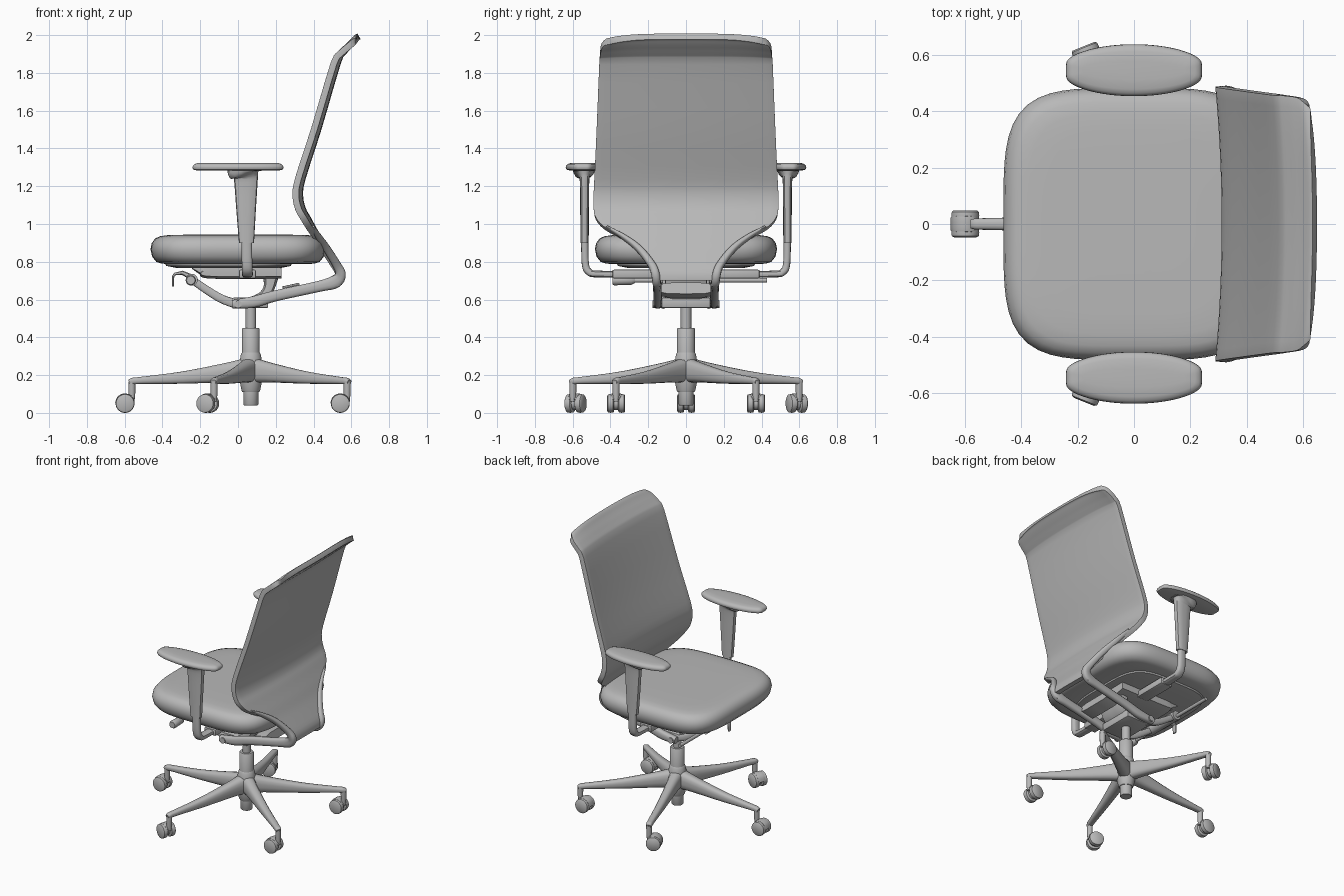
import bpy, bmesh, math
from mathutils import Vector as V

# One mid-grey finish for the whole chair
grey = bpy.data.materials.new("mid_grey")
grey.diffuse_color = (0.48, 0.48, 0.48, 1)


def finish(name, bm, angle=40):
    bmesh.ops.recalc_face_normals(bm, faces=bm.faces)
    me = bpy.data.meshes.new(name)
    bm.to_mesh(me)
    bm.free()
    me.materials.append(grey)
    ob = bpy.data.objects.new(name, me)
    bpy.context.collection.objects.link(ob)
    bpy.ops.object.select_all(action='DESELECT')
    ob.select_set(True)
    bpy.context.view_layer.objects.active = ob
    bpy.ops.object.shade_smooth_by_angle(angle=math.radians(angle))
    return ob


def loft(name, rings):
    bm = bmesh.new()
    vs = [[bm.verts.new(p) for p in r] for r in rings]
    n = len(vs[0])
    for a, b in zip(vs, vs[1:]):
        for i in range(n):
            bm.faces.new((a[i], a[(i + 1) % n], b[(i + 1) % n], b[i]))
    bm.faces.new(vs[0])
    bm.faces.new(vs[-1])
    return finish(name, bm)


def oval(a, b, n, count, barrel=0):
    pts = []
    for i in range(count):
        t = 2 * math.pi * (i + 0.5) / count
        c, s = math.cos(t), math.sin(t)
        k = (abs(c) ** n + abs(s) ** n) ** (-1 / n)
        pts.append((a * k * c, b * k * s * (1 - barrel * (k * c) ** 2)))
    return pts


def catmull(pts, steps):
    out = []
    for i in range(len(pts) - 1):
        p0, p1, p2, p3 = [V(pts[min(max(i + k, 0), len(pts) - 1)]) for k in (-1, 0, 1, 2)]
        for s in range(steps):
            t = s / steps
            out.append(0.5 * (2 * p1 + (p2 - p0) * t + (2 * p0 - 5 * p1 + 4 * p2 - p3) * t * t
                              + (3 * p1 - p0 - 3 * p2 + p3) * t ** 3))
    return out + [V(pts[-1])]


def bar(name, pts, side, n=3, steps=4):
    """Swept bar; each point is (x, y, z, width along side, height)."""
    p = catmull(pts, steps)
    rings = []
    for i, q in enumerate(p):
        t = (p[min(i + 1, len(p) - 1)] - p[max(i - 1, 0)]).to_3d().normalized()
        up = V(side).cross(t).normalized()
        sd = t.cross(up)
        rings.append([q.to_3d() + sd * u + up * v for u, v in oval(q[3] / 2, q[4] / 2, n, 16)])
    return loft(name, rings)


def cushion(name, center, a, b, n, layers, barrel=0):
    """Stacked outline; each layer is (inset, z)."""
    return loft(name, [[(center[0] + x, center[1] + y, z)
                        for x, y in oval(a - i, b - i, n, 80, barrel)] for i, z in layers])


def turned(name, center, axis, profile, seg=28):
    """Round part; profile is (position along axis, radius)."""
    ax = V(axis).normalized()
    u = ax.orthogonal().normalized()
    w = ax.cross(u)
    return loft(name, [[V(center) + ax * d + (u * math.cos(2 * math.pi * k / seg)
                        + w * math.sin(2 * math.pi * k / seg)) * r for k in range(seg)]
                       for d, r in profile])


def box(name, x, y, z, bevel=0.008):
    bm = bmesh.new()
    bmesh.ops.create_cube(bm, size=1)
    for v in bm.verts:
        for k, (lo, hi) in enumerate((x, y, z)):
            v.co[k] = (lo + hi) / 2 + v.co[k] * (hi - lo)
    bmesh.ops.bevel(bm, geom=bm.edges[:], offset=bevel, segments=2, affect='EDGES', profile=0.5)
    return finish(name, bm)


CX = 0.068  # column position in x

# Star base with five legs and twin-wheel casters
for i in range(5):
    ang = math.radians(180 + 72 * i)
    d = V((math.cos(ang), math.sin(ang), 0))
    s = V((-d.y, d.x, 0))
    prof = [(0.01, 0.227, 0.095, 0.135), (0.12, 0.214, 0.075, 0.105), (0.36, 0.187, 0.055, 0.065),
            (0.58, 0.172, 0.042, 0.038), (0.625, 0.168, 0.04, 0.036), (0.645, 0.163, 0.032, 0.024)]
    bar(f"base_leg_{i}", [(CX + d.x * r, d.y * r, z, w, h) for r, z, w, h in prof], s)
    p = V((CX, 0, 0)) + d * 0.63
    turned(f"caster_stem_{i}", p, (0, 0, 1), [(0.06, 0.014), (0.1, 0.018), (0.165, 0.019)], 16)
    c = math.radians(180 + {1: 22, 4: -22}.get(i, 0) * -1)
    trail = V((math.cos(c), math.sin(c), 0))
    axis = V((-trail.y, trail.x, 0))
    ctr = p + trail * 0.036 + V((0, 0, 0.05))
    turned(f"caster_hub_{i}", ctr, axis, [(-0.014, 0.034), (0.014, 0.034)], 20)
    for k in (-1, 1):
        turned(f"caster_wheel_{i}_{k}", ctr + axis * 0.029 * k, axis,
               [(-0.019, 0.042), (-0.014, 0.048), (0, 0.05), (0.014, 0.048), (0.019, 0.038)])
    # curved hood over the wheels
    hood = [(25, 0.034), (60, 0.055), (100, 0.055), (140, 0.055), (180, 0.05)]
    bar(f"caster_hood_{i}", [(*(ctr + (trail * -math.cos(math.radians(a))
                             + V((0, 0, math.sin(math.radians(a))))) * 0.048), w, 0.01)
                             for a, w in hood], axis, 5)

# Central column: foot, hub, outer tube, piston
turned("column_foot", (CX, 0, 0), (0, 0, 1), [(0.04, 0.036), (0.046, 0.04), (0.12, 0.04)])
turned("base_hub", (CX, 0, 0), (0, 0, 1),
       [(0.11, 0.045), (0.12, 0.05), (0.18, 0.062), (0.27, 0.06), (0.31, 0.053), (0.32, 0.047)])
turned("column_tube", (CX, 0, 0), (0, 0, 1), [(0.28, 0.047), (0.445, 0.047), (0.45, 0.043)])
turned("column_piston", (CX, 0, 0), (0, 0, 1), [(0.44, 0.028), (0.6, 0.028)])

# Tilt mechanism under the seat
box("mechanism_tray", (-0.03, 0.16), (-0.13, 0.13), (0.555, 0.61))
bar("mechanism_bracket", [(0.06, 0, .59, .22, .04), (0.13, 0, .615, .22, .055),
                          (0.165, 0, .665, .22, .06), (0.175, 0, .74, .22, .09)], (0, 1, 0), 6)
bar("mechanism_block", [(-0.24, 0, .772, .3, .02), (-0.19, 0, .755, .31, .05),
                        (-0.14, 0, .748, .32, .075), (0.23, 0, .748, .32, .075)], (0, 1, 0), 8)
cushion("seat_pan", (-0.05, 0), 0.34, 0.37, 4, [(0.06, 0.768), (0.01, 0.778), (0, 0.8)])
turned("pivot_axle", (0, 0, 0.575), (0, 1, 0), [(-0.178, 0.02), (0.178, 0.02)], 20)
turned("lever_rod", (-0.25, 0, 0.702), (0, 1, 0), [(-0.3, 0.012), (0.43, 0.012)], 14)
turned("lever_knob", (-0.25, 0, 0.702), (0, 1, 0),
       [(-0.39, 0.022), (-0.38, 0.027), (-0.29, 0.025), (-0.27, 0.014)], 20)
turned("front_axle", (-0.245, 0, 0.705), (0, 1, 0), [(-0.14, 0.032), (0.14, 0.032)], 20)
bar("front_paddle", [(-0.25, 0, 0.72, 0.05, 0.03), (-0.295, 0, 0.742, 0.05, 0.022),
                     (-0.335, 0, 0.735, 0.04, 0.014), (-0.343, 0, 0.725, 0.035, 0.012),
                     (-0.345, 0, 0.67, 0.03, 0.01)], (0, 1, 0), 3, 1)

# Seat cushion
cushion("seat", (0, 0), 0.463, 0.482, 4.2,
        [(0.14, 0.787), (0.06, 0.79), (0.03, 0.8), (0.008, 0.828), (0, 0.866), (0.006, 0.898),
         (0.025, 0.924), (0.05, 0.935), (0.09, 0.941), (0.16, 0.943), (0.3, 0.944)])

# Backrest shell: rows of (z, x, half width), smoothed and thickened
rows = [(1.993, 0.637, 0.405), (1.985, 0.625, 0.428), (1.96, 0.603, 0.447), (1.91, 0.555, 0.455),
        (1.85, 0.523, 0.458), (1.5, 0.42, 0.472), (1.24, 0.337, 0.484), (1.15, 0.324, 0.488),
        (1.08, 0.338, 0.488), (1.03, 0.365, 0.478), (0.98, 0.392, 0.435), (0.93, 0.42, 0.345),
        (0.87, 0.452, 0.25), (0.80, 0.495, 0.185), (0.74, 0.53, 0.15), (0.70, 0.535, 0.135)]
bm = bmesh.new()
grid = []
for z, x, w in catmull(rows, 3):
    line = []
    for j in range(25):
        v = -1 + j / 12
        bow = 0.022 * (v * w / 0.48) ** 2
        drop = 0.025 * v ** 4 * max(0, (z - 1.85) / 0.145)
        line.append(bm.verts.new((x + 0.004 - bow, v * w, z - drop)))
    grid.append(line)
for a, b in zip(grid, grid[1:]):
    for j in range(24):
        bm.faces.new((a[j], a[j + 1], b[j + 1], b[j]))
back = finish("backrest", bm, 75)
sol = back.modifiers.new("thickness", 'SOLIDIFY')
sol.thickness = 0.034
sol.offset = 0
bev = back.modifiers.new("soft_rim", 'BEVEL')
bev.width = 0.014
bev.segments = 3
bev.angle_limit = math.radians(50)
bar("back_crossbar", [(0.24, 0, .64, .29, .06), (0.33, 0, .66, .29, .06)], (0, 1, 0), 6)

# Mirrored parts: back support, links, armrests
for s, tag in ((1, "left"), (-1, "right")):
    bar(f"back_support_{tag}",
        [(-0.03, s * .15, .575, .045, .045), (0.08, s * .15, .587, .045, .06),
         (0.2, s * .15, .62, .045, .058), (0.43, s * .152, .67, .045, .058),
         (0.515, s * .155, .695, .045, .07), (0.543, s * .162, .735, .045, .055),
         (0.522, s * .182, .785, .04, .045), (0.47, s * .25, .87, .034, .04),
         (0.425, s * .335, .935, .024, .034), (0.395, s * .42, .985, .012, .02)], (0, 1, 0))
    bar(f"front_link_{tag}", [(0, s * .12, .575, .03, .05), (-0.1, s * .115, .61, .03, .045),
                              (-0.245, s * .11, .705, .03, .04)], (0, 1, 0))
    box(f"arm_sleeve_{tag}", (0.005, 0.095), sorted((s * .14, s * .39)), (.712, .758))
    bar(f"arm_tube_{tag}", [(0.05, s * .2, .732, .06, .036), (0.05, s * .46, .735, .058, .036),
                            (0.05, s * .512, .745, .056, .038), (0.048, s * .533, .79, .056, .038),
                            (0.046, s * .536, .93, .056, .038)], (1, 0, 0))
    bar(f"arm_post_{tag}", [(0.045, s * .537, .9, .08, .044), (0.043, s * .537, 1.06, .102, .046),
                            (0.042, s * .537, 1.22, .124, .05), (0.04, s * .538, 1.255, .135, .066),
                            (0.034, s * .54, 1.275, .175, .11),
                            (0.034, s * .54, 1.29, .18, .12)], (1, 0, 0))
    cushion(f"arm_pad_{tag}", (0, s * .545), 0.241, 0.092, 5,
            [(0.02, 1.284), (0.005, 1.288), (0, 1.298), (0.002, 1.308), (0.01, 1.317),
             (0.025, 1.322), (0.06, 1.324)], 0.42)
